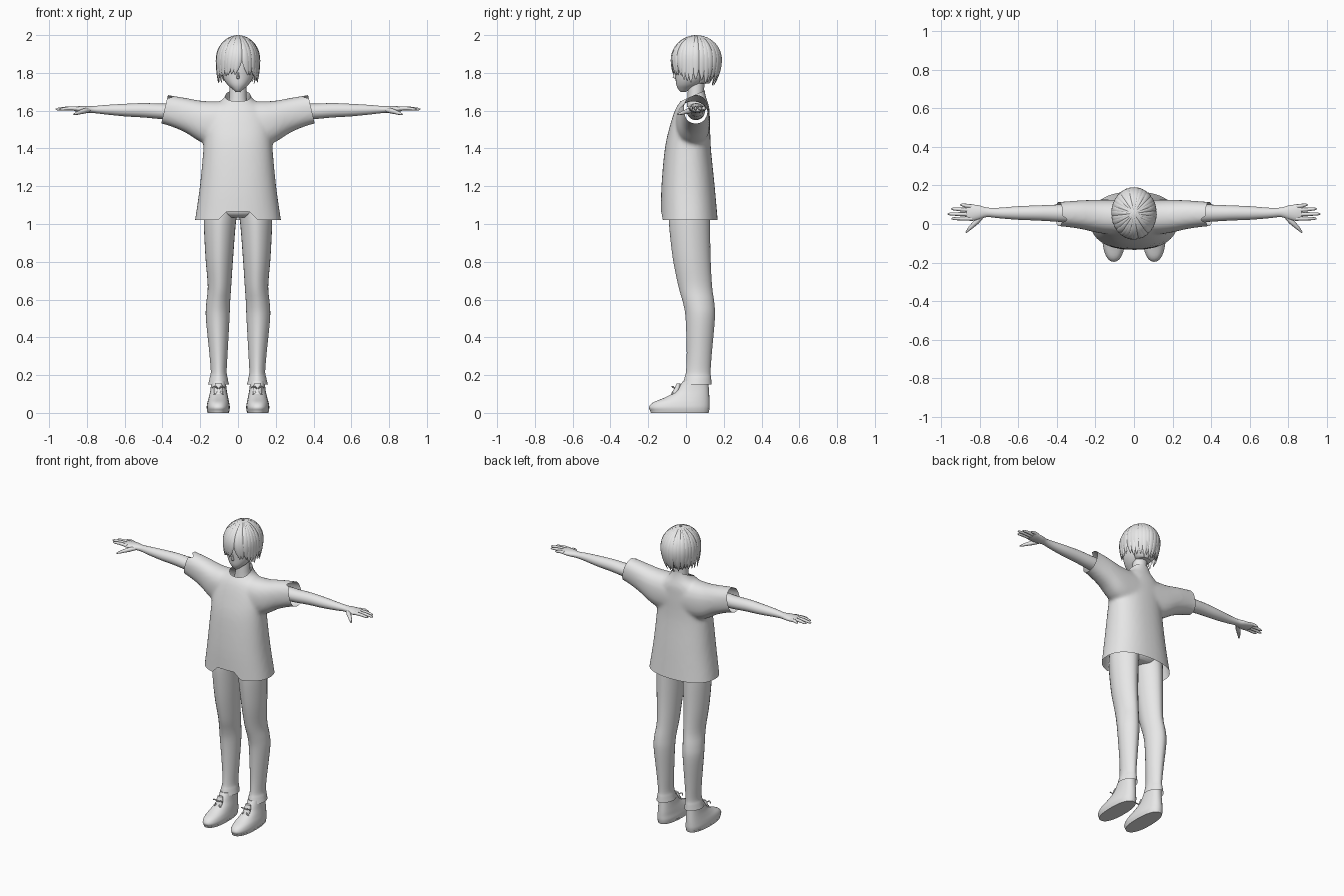
import bpy, bmesh, math, random
from mathutils import Vector

random.seed(4)
if "Cube" in bpy.data.objects:
    bpy.data.objects.remove(bpy.data.objects["Cube"])

grey = bpy.data.materials.new("light_grey")
grey.use_nodes = True
grey.diffuse_color = (0.8, 0.8, 0.8, 1)
grey.node_tree.nodes["Principled BSDF"].inputs["Base Color"].default_value = (0.8, 0.8, 0.8, 1)


def finish(name, bm, angle=50):
    """Turn a bmesh into a smooth shaded object."""
    bmesh.ops.recalc_face_normals(bm, faces=bm.faces)
    mesh = bpy.data.meshes.new(name)
    bm.to_mesh(mesh)
    bm.free()
    mesh.materials.clear()
    mesh.materials.append(grey)
    mesh.shade_smooth()
    mesh.set_sharp_from_angle(angle=math.radians(angle))
    obj = bpy.data.objects.new(name, mesh)
    bpy.context.collection.objects.link(obj)
    return obj


def baked(obj):
    """Replace an object by a bmesh of its evaluated shape."""
    graph = bpy.context.evaluated_depsgraph_get()
    mesh = bpy.data.meshes.new_from_object(obj.evaluated_get(graph))
    bm = bmesh.new()
    bm.from_mesh(mesh)
    bpy.data.objects.remove(obj)
    bpy.data.meshes.remove(mesh)
    return bm


def skin(bm, loops, caps=True):
    """Bridge equal loops of points."""
    rows = [[bm.verts.new(p) for p in loop] for loop in loops]
    n = len(rows[0])
    for lo, hi in zip(rows, rows[1:]):
        for i in range(n):
            j = (i + 1) % n
            bm.faces.new((lo[i], lo[j], hi[j], hi[i]))
    if caps:
        bm.faces.new(rows[0][::-1])
        bm.faces.new(rows[-1])


def spline(rings, steps=4):
    """Catmull-Rom interpolation between rings."""
    out = []
    for k in range(len(rings) - 1):
        quad = [rings[min(max(k + d, 0), len(rings) - 1)] for d in (-1, 0, 1, 2)]
        for s in range(steps):
            t = s / steps
            out.append([b + (c - a) * t / 2 + (a - 2.5 * b + 2 * c - d / 2) * t * t
                        + (1.5 * (b - c) + (d - a) / 2) * t ** 3 for a, b, c, d in zip(*quad)])
    return out + [list(rings[-1])]


def loft(rings, axis="z", power=2, n=28, side=1, caps=True, bm=None):
    """Rings are (position, low a, high a, low b, high b) along an axis."""
    bm = bm or bmesh.new()
    loops = []
    for pos, a0, a1, b0, b1 in spline(rings):
        loop = []
        for i in range(n):
            c, s = math.cos(math.tau * i / n), math.sin(math.tau * i / n)
            a = (a0 + a1) / 2 + (a1 - a0) / 2 * math.copysign(abs(c) ** (2 / power), c)
            b = (b0 + b1) / 2 + (b1 - b0) / 2 * math.copysign(abs(s) ** (2 / power), s)
            x, y, z = (a, b, pos) if axis == "z" else (pos, a, b)
            loop.append((x * side, y, z))
        loops.append(loop)
    skin(bm, loops, caps)
    return bm


def tube(name, points, radii, side=1):
    """Tapered round tube along a smooth path."""
    curve = bpy.data.curves.new(name, "CURVE")
    curve.dimensions, curve.bevel_depth, curve.bevel_resolution = "3D", 1, 2
    curve.use_fill_caps, curve.resolution_u = True, 4
    line = curve.splines.new("BEZIER")
    line.bezier_points.add(len(points) - 1)
    for bp, (x, y, z), r in zip(line.bezier_points, points, radii):
        bp.co, bp.radius = (x * side, y, z), r
        bp.handle_left_type = bp.handle_right_type = "AUTO"
    obj = bpy.data.objects.new(name + "_path", curve)
    bpy.context.collection.objects.link(obj)
    bpy.context.view_layer.update()
    return finish(name, baked(obj))


# Shirt: body and sleeves fused, then cut open at hem, cuffs and collar
body = [(0.94, -.24, .24, -.135, .175), (1.02, -.228, .228, -.134, .168),
        (1.2, -.202, .202, -.13, .152), (1.4, -.183, .183, -.112, .132),
        (1.52, -.175, .175, -.085, .128), (1.61, -.14, .14, -.055, .124),
        (1.66, -.08, .08, -.022, .11), (1.7, -.062, .062, -.005, .1), (1.76, -.058, .058, 0, .1)]
half = [(.46, -.01, .115, 1.54, 1.705), (.38, -.012, .115, 1.525, 1.685),
        (.28, -.025, .122, 1.485, 1.668), (.19, -.045, .126, 1.43, 1.652),
        (.1, -.055, .126, 1.41, 1.65)]
bm = loft(body, power=2.3, n=40)
loft([(-r[0], *r[1:]) for r in half] + half[::-1], "x", 2.3, 32, bm=bm)
raw = finish("shirt_raw", bm)
fuse = raw.modifiers.new("fuse", "REMESH")
fuse.mode, fuse.voxel_size = "VOXEL", 0.011
soft = raw.modifiers.new("soft", "SMOOTH")
soft.factor, soft.iterations = 0.5, 8
bpy.context.view_layer.update()
bm = baked(raw)
for point, normal in (((0, 0, 1.02), (0, 0, -1)), ((0, .05, 1.685), (0, -.45, 1)),
                      ((.388, 0, 1.61), (.15, 0, .035)), ((-.388, 0, 1.61), (-.15, 0, .035))):
    bmesh.ops.bisect_plane(bm, geom=bm.verts[:] + bm.edges[:] + bm.faces[:],
                           plane_co=point, plane_no=normal, clear_outer=True)
for v in bm.verts:  # raised notch in the front hem
    if v.co.y < 0:
        v.co.z = max(v.co.z, 1.02 + .045 * min(1, max(0, (.105 - abs(v.co.x)) / .045)))
bmesh.ops.remove_doubles(bm, verts=bm.verts, dist=0.0005)
finish("shirt", bm, 70)

# Head, nose and neck
finish("head", loft([(1.7, -.012, .012, -.03, .0), (1.715, -.03, .03, -.042, .03),
                     (1.74, -.058, .058, -.052, .08), (1.78, -.082, .082, -.056, .12),
                     (1.84, -.09, .09, -.06, .15), (1.92, -.085, .085, -.05, .15),
                     (1.97, -.04, .04, 0, .11)], power=2.1))
finish("nose", loft([(1.768, -.006, .006, -.058, -.04), (1.777, -.008, .008, -.071, -.04),
                     (1.795, -.006, .006, -.064, -.04), (1.82, -.004, .004, -.058, -.04)], n=10))
finish("neck", loft([(1.62, -.055, .055, .005, .105), (1.67, -.046, .046, .008, .095),
                     (1.78, -.045, .045, .012, .1)]))

# Hair: inner cap under a ring of tapering locks
finish("hair_cap", loft([(1.745, -.05, .05, .05, .125), (1.8, -.095, .095, .035, .16),
                         (1.86, -.108, .108, -.01, .178), (1.89, -.11, .11, -.062, .18),
                         (1.94, -.093, .093, -.05, .165), (1.98, -.052, .052, -.005, .12),
                         (1.992, -.015, .015, .04, .075)]))
bm = bmesh.new()
count = 30
for k in range(count):
    start = math.tau * (k + .5) / count + random.uniform(-.05, .05)
    front, back = max(0, math.cos(start)), max(0, -math.cos(start))
    end = 1.755 + .045 * front ** 2 - .012 * back + random.uniform(-.012, .012)
    sweep = front ** 3 * (.25 if 0.2 < start < math.pi else -.25)
    loops = []
    for step in range(15):
        t = step / 14
        u = max(0, (t - .55) / .45)
        polar = math.radians(4 + 86 * min(1, t / .55))
        reach = math.sin(polar) * (1 - (.05 + .24 * back) * u * u)
        z = 1.87 + .123 * math.cos(polar) - u * (1.87 - end)
        phi = start + sweep * t * t
        out = Vector((math.sin(phi), -math.cos(phi), 0))
        across = Vector((math.cos(phi), math.sin(phi), 0))
        normal = (out * math.sin(polar) + Vector((0, 0, math.cos(polar)))).normalized()
        center = Vector((out.x * .111 * reach, .055 + out.y * .129 * reach, z))
        wide = (.004 + .017 * math.sin(polar)) * (1 - .93 * u ** 2.2)
        thick = .007 * (1 - .8 * u ** 2)
        loops.append([center + across * wide * math.cos(math.tau * i / 8)
                      + normal * thick * math.sin(math.tau * i / 8) for i in range(8)])
    skin(bm, loops)
finish("hair_locks", bm)

# Hips joining the two trouser legs
finish("trouser_hips", loft([(1.035, -.12, .12, -.06, .1), (1.06, -.168, .168, -.088, .125),
                             (1.12, -.17, .17, -.09, .125), (1.2, -.155, .155, -.08, .115)]))

for word, side in (("left", 1), ("right", -1)):
    # Trouser leg with soft front and side creases
    finish(word + "_trouser_leg", loft([
        (.15, .048, .158, -.018, .136), (.185, .055, .15, -.008, .133), (.22, .06, .144, 0, .13),
        (.32, .055, .152, .004, .137), (.5, .045, .17, -.002, .153), (.58, .042, .168, -.015, .15),
        (.67, .036, .16, -.04, .138), (.82, .026, .172, -.07, .13), (1, .012, .181, -.09, .127),
        (1.08, .0, .18, -.09, .125)], power=1.8, side=side, caps=False))

    # Shoe, sole, ankle and bow lace
    finish(word + "_shoe", loft([
        (.01, .046, .163, -.188, .122), (.03, .043, .166, -.196, .125),
        (.055, .047, .162, -.175, .125), (.08, .052, .155, -.115, .124),
        (.11, .058, .148, -.06, .122), (.14, .062, .144, -.035, .12),
        (.17, .064, .142, -.015, .118)], power=2.3, side=side))
    finish(word + "_sole", loft([(0, .048, .161, -.186, .12), (.012, .045, .164, -.19, .123)],
                                power=2.3, side=side), 30)
    finish(word + "_ankle", loft([(.15, .072, .134, .02, .105), (.25, .074, .132, .025, .1)], side=side))
    for i, (dx, dz) in enumerate(((.035, .012), (-.035, .012), (.028, -.025), (-.028, -.025))):
        tube(f"{word}_lace_{i + 1}", [(.103, -.055, .125), (.103 + dx * .6, -.072, .128 + dz),
                                      (.103 + dx, -.062, .12 + dz)], (.004, .004, .003), side)
    finish(word + "_shoe_tongue", loft([(.1, .08, .126, -.08, -.04), (.13, .08, .126, -.062, -.03),
                                        (.155, .085, .121, -.05, -.03)], n=16, side=side))

    # Bare arm and palm
    finish(word + "_arm", loft([
        (.3, .005, .1, 1.55, 1.64), (.4, .012, .1, 1.555, 1.637), (.5, .018, .096, 1.564, 1.64),
        (.6, .022, .092, 1.57, 1.636), (.7, .03, .084, 1.58, 1.63), (.76, .036, .085, 1.587, 1.625),
        (.8, .024, .096, 1.588, 1.626), (.84, .016, .101, 1.592, 1.624),
        (.868, .02, .1, 1.598, 1.62)], "x", n=20, side=side))

    # Fingers and thumb
    for finger, y0, tip, y1 in (("index", .028, .945, .028), ("middle", .05, .965, .052),
                                ("ring", .072, .947, .078), ("little", .091, .9, .099)):
        tube(f"{word}_{finger}_finger", [(.84, y0, 1.61), ((.84 + tip) / 2, (y0 + y1) / 2, 1.612),
                                         (tip - .012, y1, 1.608), (tip, y1, 1.607)],
             (.011, .01, .0075, .003), side)
    tube(word + "_thumb", [(.78, .05, 1.605), (.815, .012, 1.598), (.848, -.02, 1.588),
                           (.87, -.044, 1.58)], (.012, .014, .01, .004), side)
